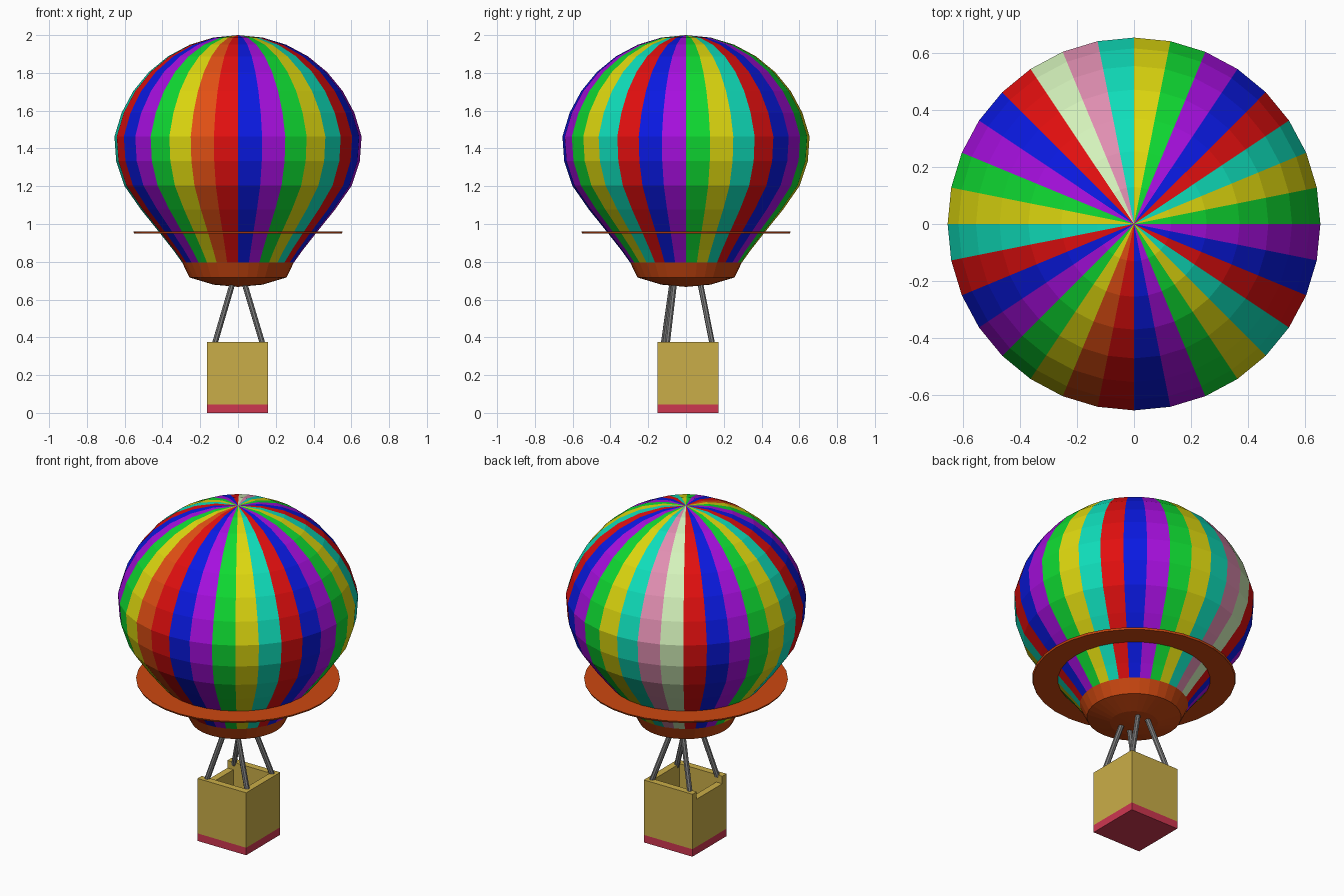
import bpy, bmesh, math
from mathutils import Vector

if "Cube" in bpy.data.objects:
    bpy.data.objects.remove(bpy.data.objects["Cube"])

N = 32            # panels around the balloon
R, CZ = 0.667, 1.333

def mat(name, rgb):
    lin = [((c / 255 + 0.055) / 1.055) ** 2.4 if c > 10 else c / 255 / 12.92 for c in rgb]
    m = bpy.data.materials.new(name)
    m.diffuse_color = (*lin, 1)
    m.use_nodes = True
    m.node_tree.nodes["Principled BSDF"].inputs["Base Color"].default_value = m.diffuse_color
    return m

def finish(name, bm, mats):
    bmesh.ops.recalc_face_normals(bm, faces=bm.faces)
    me = bpy.data.meshes.new(name)
    bm.to_mesh(me)
    bm.free()
    for m in mats:
        me.materials.append(m)
    ob = bpy.data.objects.new(name, me)
    bpy.context.collection.objects.link(ob)
    return ob

def lathe(name, profile, mats, pattern=(0,), closed=False):
    """Revolve (radius, z) points; pattern gives the material of each panel."""
    bm = bmesh.new()
    rings = []
    for r, z in profile:
        if r == 0:
            rings.append([bm.verts.new((0, 0, z))] * N)
        else:
            rings.append([bm.verts.new((r * math.cos(2 * math.pi * i / N),
                                        r * math.sin(2 * math.pi * i / N), z)) for i in range(N)])
    pairs = list(zip(rings, rings[1:])) + ([(rings[-1], rings[0])] if closed else [])
    for a, b in pairs:
        for i in range(N):
            j = (i + 1) % N
            f = bm.faces.new(list(dict.fromkeys((a[i], a[j], b[j], b[i]))))
            f.material_index = pattern[i % len(pattern)]
    return finish(name, bm, mats)

def boxes(name, spans, m):
    """One mesh from boxes given as (x0, x1, y0, y1, z0, z1)."""
    bm = bmesh.new()
    for x0, x1, y0, y1, z0, z1 in spans:
        vs = bmesh.ops.create_cube(bm, size=1)["verts"]
        for v in vs:
            v.co = ((x0 + x1) / 2 + v.co.x * (x1 - x0),
                    (y0 + y1) / 2 + v.co.y * (y1 - y0),
                    (z0 + z1) / 2 + v.co.z * (z1 - z0))
    return finish(name, bm, [m])

# Envelope: round crown, tapered lower half, striped panels
palette = {"g": ("green", (15, 218, 50)), "y": ("yellow", (222, 216, 15)),
           "t": ("teal", (15, 222, 187)), "r": ("red", (226, 15, 15)),
           "b": ("blue", (10, 25, 226)), "p": ("purple", (166, 15, 222)),
           "o": ("orange", (226, 80, 20)), "k": ("pink", (224, 142, 177)),
           "w": ("pale_green", (212, 242, 187))}
keys = list(palette)
stripes = "gytrbpgytkwrbpgytrbpgyorbpgytrbp"
crown = [(R * math.cos(a), CZ + R * math.sin(a))
         for a in (math.pi / 16 * k for k in range(1, 8))]
body = [(0.295, 0.795), (0.343, 0.862), (0.42, 0.96), (0.515, 1.078),
        (0.602, 1.203), (0.645, 1.333)]
lathe("envelope", body + crown + [(0, CZ + R)],
      [mat(*palette[k]) for k in keys], [keys.index(s) for s in stripes])

# Collar bowl under the envelope and the flat brim around it
rust = mat("rust", (205, 72, 16))
lathe("collar", [(0.295, 0.795), (0.257, 0.717), (0.13, 0.679), (0, 0.667)], [rust])
lathe("brim", [(0.415, 0.95), (0.55, 0.95), (0.555, 0.961), (0.42, 0.961)], [rust], closed=True)

# Basket with a lowered entrance on the left wall
X0, X1, Y0, Y1, T, TOP, BASE = -0.163, 0.16, -0.151, 0.172, 0.04, 0.375, 0.045
wicker = mat("wicker", (202, 174, 72))
boxes("basket", [
    (X0, X1, Y0, Y0 + T, BASE, TOP),
    (X0, X1, Y1 - T, Y1, BASE, TOP),
    (X1 - T, X1, Y0 + T, Y1 - T, BASE, TOP),
    (X0, X0 + T, Y0 + T, Y1 - T, BASE, TOP - 0.045),
    (X0 + T, X1 - T, Y0 + T, Y1 - T, BASE, BASE + 0.02)], wicker)
boxes("basket_base", [(X0, X1, Y0, Y1, 0, BASE)], mat("crimson", (206, 55, 80)))

# Four ropes from the rim corners up into the collar
grey = mat("rope_grey", (125, 125, 125))
ropes = {"front_left": ((-0.125, -0.12), (-0.025, -0.072)),
         "front_right": ((0.132, -0.10), (0.03, -0.06)),
         "back_left": ((-0.125, 0.14), (-0.025, 0.073)),
         "back_right": ((0.132, 0.14), (0.03, 0.073))}
for side, (low, high) in ropes.items():
    a, b = Vector((*low, 0.36)), Vector((*high, 0.70))
    bm = bmesh.new()
    bmesh.ops.create_cone(bm, cap_ends=True, segments=8, radius1=0.015,
                          radius2=0.015, depth=(b - a).length)
    ob = finish("rope_" + side, bm, [grey])
    ob.location = (a + b) / 2
    ob.rotation_euler = (b - a).to_track_quat("Z", "Y").to_euler()
